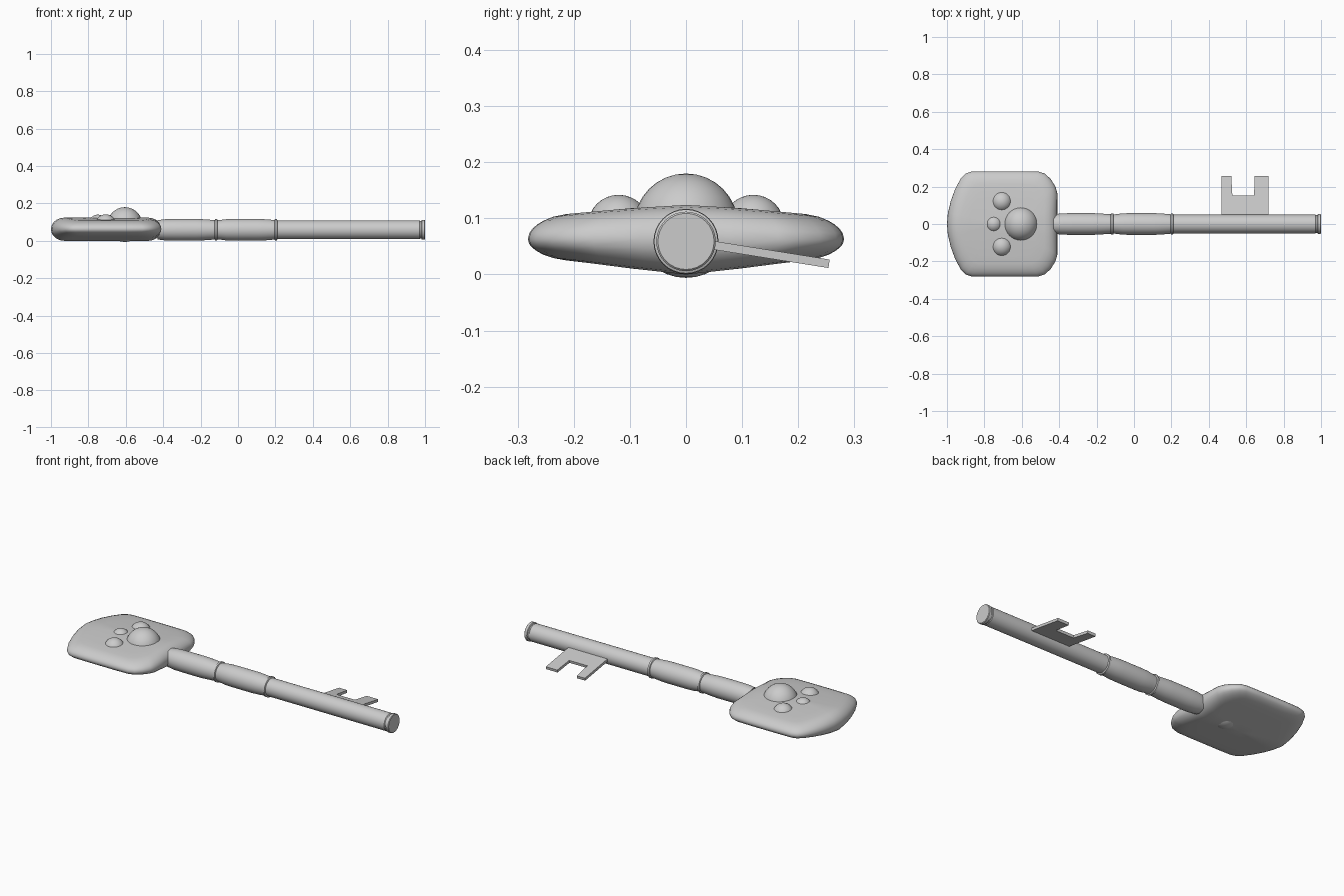
import bpy, bmesh, math
from mathutils import Vector

if "Cube" in bpy.data.objects:
    bpy.data.objects.remove(bpy.data.objects["Cube"])


def finish(name, bm, angle=35):
    bmesh.ops.recalc_face_normals(bm, faces=bm.faces)
    me = bpy.data.meshes.new(name)
    bm.to_mesh(me)
    bm.free()
    ob = bpy.data.objects.new(name, me)
    bpy.context.collection.objects.link(ob)
    bpy.ops.object.select_all(action='DESELECT')
    ob.select_set(True)
    bpy.context.view_layer.objects.active = ob
    bpy.ops.object.shade_smooth_by_angle(angle=math.radians(angle))
    return ob


def bridge(bm, a, b):
    n = len(a)
    for i in range(n):
        bm.faces.new((a[i], a[(i + 1) % n], b[(i + 1) % n], b[i]))


def interp(table, v):
    for (a, p), (b, q) in zip(table, table[1:]):
        if v <= b:
            return p + (q - p) * (v - a) / (b - a)
    return table[-1][1]


# Bow: pillow-shaped head, lofted from a scaled outline
half = [(-1, 0), (-0.995, 0.06), (-0.979, 0.125), (-0.955, 0.19), (-0.925, 0.245),
        (-0.9, 0.27), (-0.87, 0.28), (-0.78, 0.282), (-0.69, 0.282), (-0.6, 0.282),
        (-0.51, 0.28), (-0.475, 0.268), (-0.445, 0.24), (-0.42, 0.2),
        (-0.41, 0.165), (-0.41, 0.08), (-0.41, 0)]
outline = half + [(x, -y) for x, y in half[-2:0:-1]]
top_h = [(0, 0.061), (0.1, 0.055), (0.2, 0.046), (0.3, 0.036)]
low_h = [(0, 0.063), (0.1, 0.052), (0.2, 0.039), (0.3, 0.030)]
CX, CZ, EDGE = -0.70, 0.063, 0.24


def bow_ring(bm, s, side):
    round_off = math.sqrt(max(0, 1 - max(0, (s - 1 + EDGE) / EDGE) ** 2))
    ring = []
    for x, y in outline:
        px, py = CX + (x - CX) * s, y * s
        h = interp(top_h if side > 0 else low_h, abs(py))
        ring.append(bm.verts.new((px, py, CZ + side * h * round_off)))
    return ring


bm = bmesh.new()
rim = bow_ring(bm, 1, 1)
for side in (1, -1):
    prev = rim
    for s in (0.99, 0.97, 0.94, 0.9, 0.84, 0.76, 0.6, 0.4, 0.2):
        ring = bow_ring(bm, s, side)
        bridge(bm, prev, ring)
        prev = ring
    mid = bm.verts.new((CX, 0, CZ + side * (0.061 if side > 0 else 0.063)))
    for i in range(len(prev)):
        bm.faces.new((prev[i], prev[(i + 1) % len(prev)], mid))
finish("bow", bm, 60)

# Paw print: one large pad and three toes
pads = [("main_pad", -0.605, 0, 0.087, 0.093), ("toe_centre", -0.75, 0, 0.094, 0.046),
        ("toe_left", -0.707, 0.12, 0.087, 0.055), ("toe_right", -0.707, -0.12, 0.087, 0.055)]
for name, x, y, z, r in pads:
    bm = bmesh.new()
    bmesh.ops.create_uvsphere(bm, u_segments=32, v_segments=16, radius=r)
    bmesh.ops.translate(bm, vec=Vector((x, y, z)), verts=bm.verts)
    finish(name, bm)

# Shaft: turned profile (x, radius) revolved around the key axis
profile = [(-0.43, 0.052), (-0.41, 0.054), (-0.385, 0.057), (-0.33, 0.058), (-0.22, 0.058),
           (-0.18, 0.056), (-0.125, 0.052), (-0.122, 0.057), (-0.112, 0.057), (-0.109, 0.051),
           (-0.09, 0.053), (-0.06, 0.057), (-0.02, 0.058), (0.11, 0.058), (0.15, 0.056),
           (0.195, 0.052), (0.198, 0.057), (0.208, 0.057), (0.211, 0.050),
           (0.97, 0.050), (0.974, 0.047), (0.98, 0.047), (0.983, 0.053), (0.997, 0.053),
           (1.0, 0.050)]
bm = bmesh.new()
prev = first = None
for x, r in profile:
    ring = [bm.verts.new((x, r * math.cos(a), 0.059 + r * math.sin(a)))
            for a in (2 * math.pi * i / 32 for i in range(32))]
    if prev:
        bridge(bm, prev, ring)
    else:
        first = ring
    prev = ring
bm.faces.new(first)
bm.faces.new(prev)
finish("shaft", bm)

# Bit: thin notched plate, tilted slightly downwards
plate = [(0.468, 0.03), (0.468, 0.255), (0.52, 0.255), (0.526, 0.15),
         (0.642, 0.15), (0.645, 0.255), (0.718, 0.255), (0.718, 0.03)]
bm = bmesh.new()
layers = [[bm.verts.new((x, y + dz * 0.16, 0.0535 - (y - 0.04) * 0.16 + dz))
           for x, y in plate] for dz in (-0.0075, 0.0075)]
bridge(bm, *layers)
for layer in layers:
    bm.faces.new(layer)
finish("bit", bm)
